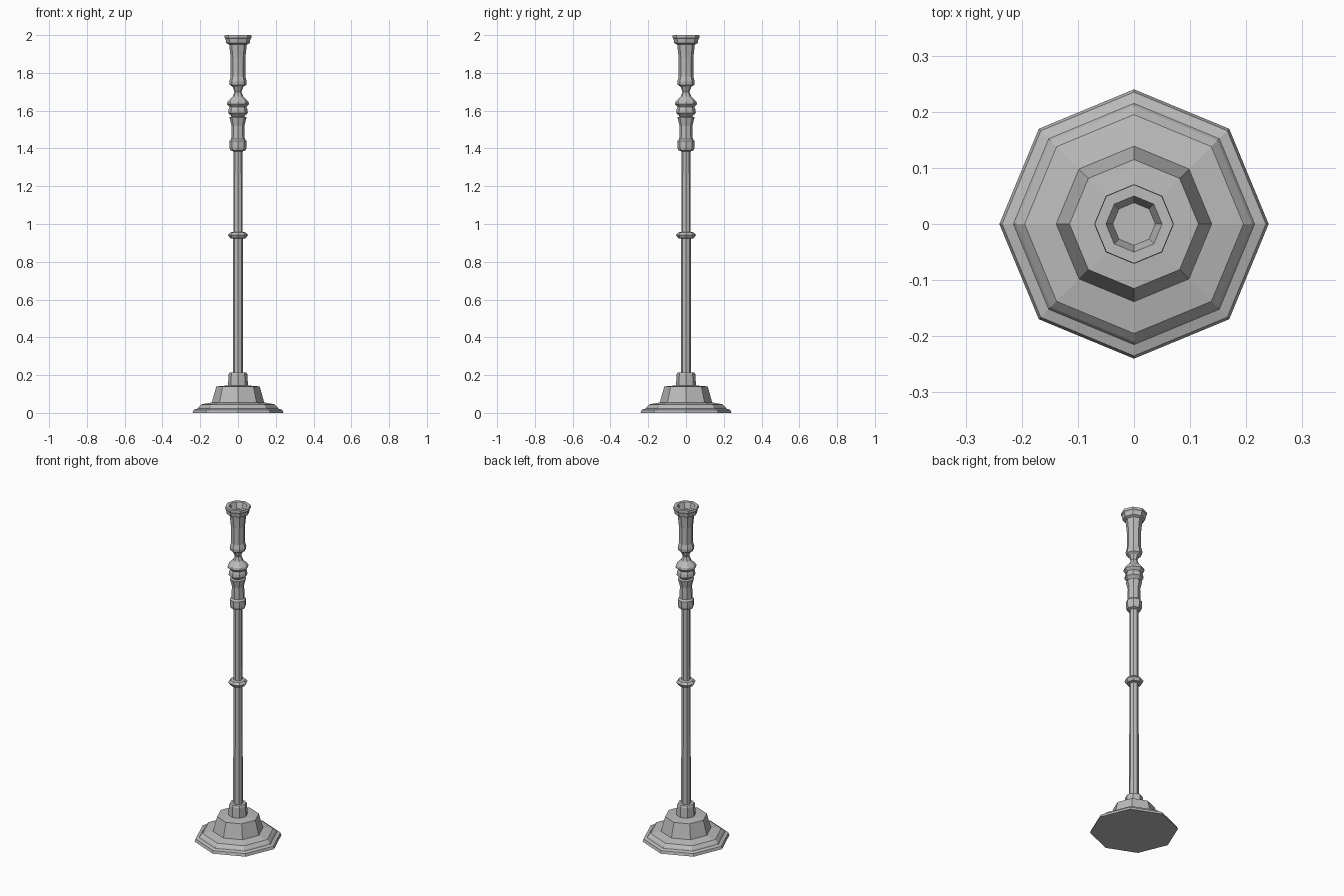
import bpy
import bmesh
import math

SIDES = 8

default_cube = bpy.data.objects.get("Cube")
if default_cube:
    bpy.data.objects.remove(default_cube, do_unlink=True)

# Single metal colour
metal = bpy.data.materials.new("grey_metal")
metal.use_nodes = True
grey = (0.5, 0.5, 0.5, 1.0)
metal.diffuse_color = grey
shader = next(n for n in metal.node_tree.nodes if n.type == 'BSDF_PRINCIPLED')
shader.inputs["Base Color"].default_value = grey


def turned_part(name, profile):
    """Revolve (radius, height) pairs, listed bottom to top, into a capped octagonal solid."""
    bm = bmesh.new()
    rings = []
    for radius, height in profile:
        ring = []
        for i in range(SIDES):
            angle = math.tau * i / SIDES
            ring.append(bm.verts.new((radius * math.cos(angle), radius * math.sin(angle), height)))
        rings.append(ring)
    for low, high in zip(rings, rings[1:]):
        for i in range(SIDES):
            j = (i + 1) % SIDES
            bm.faces.new((low[i], low[j], high[j], high[i]))
    bm.faces.new(list(reversed(rings[0])))
    bm.faces.new(rings[-1])
    mesh = bpy.data.meshes.new(name)
    bm.to_mesh(mesh)
    bm.free()
    mesh.materials.append(metal)
    part = bpy.data.objects.new(name, mesh)
    bpy.context.scene.collection.objects.link(part)
    return part


# Stepped foot and the tapered pedestal above it
turned_part("foot", [(0.24, 0), (0.235, 0.016), (0.215, 0.022), (0.21, 0.03), (0.195, 0.045), (0.14, 0.055)])
turned_part("pedestal", [(0.14, 0.05), (0.115, 0.14), (0.055, 0.145)])
turned_part("pole_socket", [(0.053, 0.14), (0.05, 0.205), (0.045, 0.215), (0.027, 0.215)])

# Long pole with a ring at mid height
turned_part("pole", [(0.027, 0.2), (0.024, 1.4)])
turned_part("pole_ring", [(0.026, 0.922), (0.042, 0.925), (0.053, 0.942), (0.042, 0.955), (0.026, 0.958)])

# Collar and flared neck
turned_part("collar", [(0.026, 1.385), (0.04, 1.39), (0.045, 1.405), (0.045, 1.44), (0.036, 1.45)])
turned_part("neck", [(0.036, 1.445), (0.034, 1.52), (0.045, 1.565), (0.03, 1.57)])

# Turned knob with two ridges and a thin waist
turned_part("knob", [
    (0.03, 1.565), (0.044, 1.58), (0.052, 1.587), (0.05, 1.605), (0.044, 1.62),
    (0.058, 1.635), (0.055, 1.648), (0.028, 1.675), (0.018, 1.7), (0.03, 1.73),
])

# Upper handle and hollow cup on top
turned_part("upper_shaft", [
    (0.026, 1.725), (0.044, 1.737), (0.046, 1.755), (0.039, 1.78),
    (0.039, 1.88), (0.047, 1.955),
])
turned_part("top_cup", [
    (0.047, 1.95), (0.062, 1.957), (0.066, 1.98), (0.071, 1.985),
    (0.07, 2), (0.05, 2), (0.038, 1.965),
])
